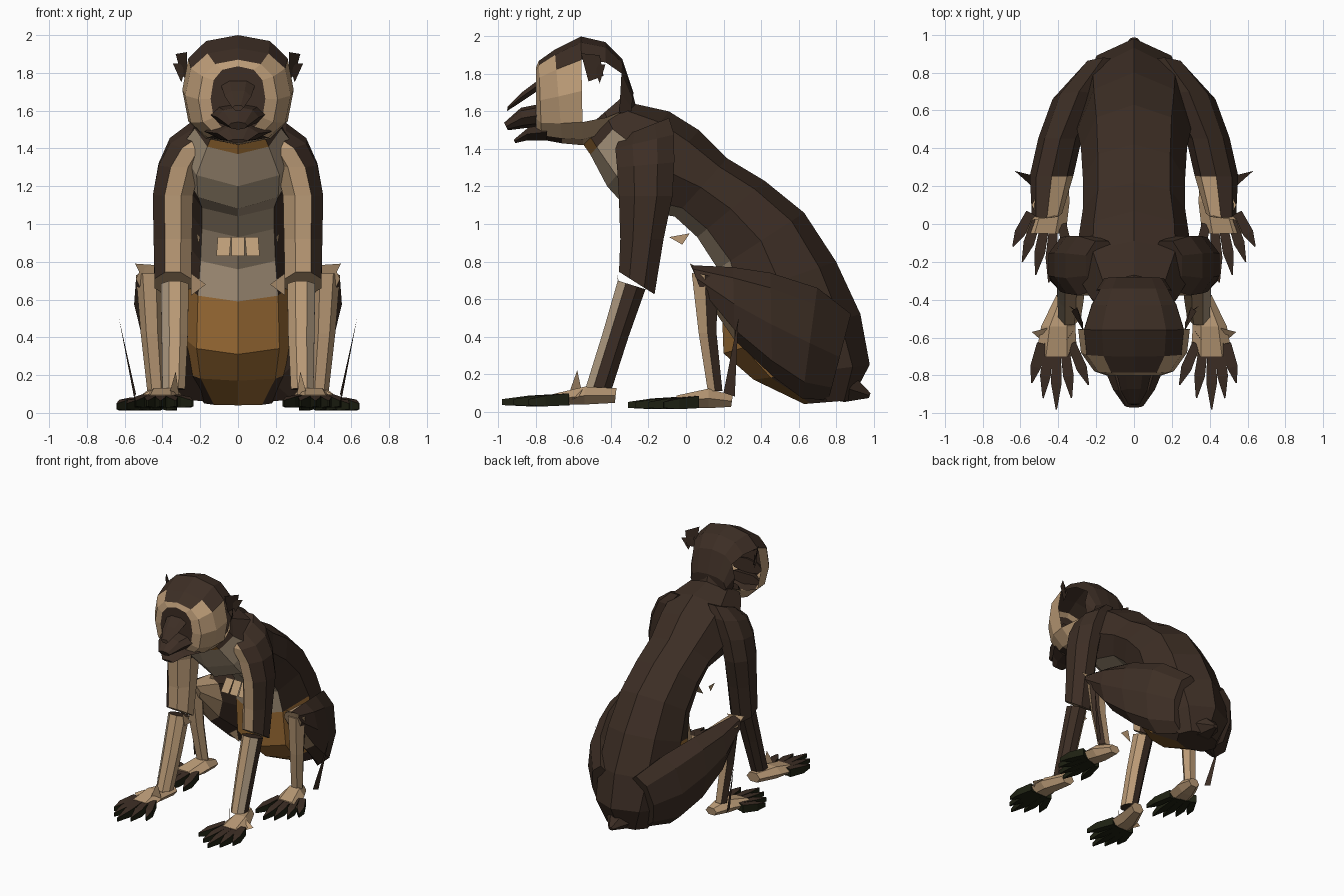
import bpy, bmesh, math
from mathutils import Vector as V

if "Cube" in bpy.data.objects:
    bpy.data.objects.remove(bpy.data.objects["Cube"])


def mat(name, r, g, b):
    m = bpy.data.materials.new(name)
    m.diffuse_color = (r, g, b, 1)
    m.use_nodes = True
    m.node_tree.nodes["Principled BSDF"].inputs["Base Color"].default_value = m.diffuse_color
    return m


MATS = [mat("dark_fur", .046, .027, .018), mat("tan_skin", .50, .33, .185),
        mat("grey_tan_fur", .42, .32, .215), mat("rust_fur", .34, .155, .036),
        mat("claw_black", .013, .015, .006)]
DARK, TAN, GREY, RUST, CLAW = range(5)


def seg(x, hw, y1, z1, y2, z2):
    """Ring spanning two side-profile points, with half width hw around x."""
    p, q = V((x, y1, z1)), V((x, y2, z2))
    return (p + q) / 2, V((hw, 0, 0)), (p - q) / 2


def bend(v, power):
    return math.copysign(abs(v) ** power, v) if abs(v) > 1e-6 else 0


def loft(name, rings, n=8, rule=lambda c, d: DARK, mirror=False, phase=0.0, drop=None, power=1):
    bm = bmesh.new()
    loops = []
    for c, a, b in rings:
        loops.append([bm.verts.new(c + a * bend(math.cos(t), power) + b * bend(math.sin(t), power))
                      for t in (phase + 2 * math.pi * i / n for i in range(n))])
    for lo, hi in zip(loops, loops[1:]):
        for i in range(n):
            j = (i + 1) % n
            bm.faces.new((lo[i], lo[j], hi[j], hi[i]))
    bm.faces.new(loops[0])
    bm.faces.new(loops[-1])
    return finish(name, bm, rule, mirror, drop)


def finish(name, bm, rule, mirror, drop=None):
    bmesh.ops.recalc_face_normals(bm, faces=bm.faces)
    bm.normal_update()
    gone = []
    for f in bm.faces:
        c = f.calc_center_median()
        f.material_index = rule(c, f.normal)
        if drop and drop(c, f.normal):
            gone.append(f)
    bmesh.ops.delete(bm, geom=gone, context='FACES')
    me = bpy.data.meshes.new(name)
    bm.to_mesh(me)
    bm.free()
    for m in MATS:
        me.materials.append(m)
    ob = bpy.data.objects.new(name, me)
    bpy.context.collection.objects.link(ob)
    if mirror:
        ob.modifiers.new("Mirror", 'MIRROR').use_mirror_merge = False
    return ob


def shard(name, pts, index, mirror=True):
    """Single flat tuft of fur."""
    bm = bmesh.new()
    bm.faces.new([bm.verts.new(p) for p in pts])
    finish(name, bm, lambda c, d: index, mirror)


def digit(name, base, tip, w, h):
    base, tip = V(base), V(tip)
    d = tip - base
    side = V((-d.y, d.x, 0)).normalized()
    rings = [(base + d * t, side * w * k, V((0, 0, h * m)))
             for t, k, m in ((0, .8, 1), (.6, 1, .9), (1, .12, .5))]
    loft(name, rings, 4, lambda c, n: DARK if n.z > .6 else CLAW, True, math.pi / 4)


# Torso: one loft from neck to rump, coloured underside
def torso_rule(c, n):
    under = n.dot(V((0, -.707, -.707)))
    limit = .4 if c.z > 1.27 else .66 if c.z > .75 else .25
    if under < limit or c.y > .56:
        return DARK
    if c.z < .6 or (c.z > 1.34 and abs(c.x) < .12):
        return RUST
    return GREY


loft("torso", [seg(0, .17, -.29, 1.72, -.58, 1.47), seg(0, .23, -.27, 1.64, -.51, 1.37),
               seg(0, .31, -.09, 1.60, -.42, 1.20), seg(0, .30, .07, 1.50, -.31, 1.08),
               seg(0, .27, .22, 1.35, -.06, 1.04), seg(0, .27, .42, 1.23, .06, .93),
               seg(0, .28, .63, 1.06, .17, .76), seg(0, .30, .80, .80, .19, .59),
               seg(0, .31, .93, .52, .20, .31), seg(0, .28, .98, .25, .36, .17),
               seg(0, .18, .88, .06, .63, .04)], 8, torso_rule)
loft("tail", [seg(0, .13, .82, .26, .76, .05), seg(0, .11, .90, .20, .84, .04),
              seg(0, .02, .985, .10, .975, .07)], 6)


# Head: face mask, skull band and open temples
def head_rule(c, n):
    if c.y < -.795 or c.z > 1.865 or (c.y > -.56 and c.z > 1.56):
        return DARK
    if c.y > -.35 or (c.y < -.7 and c.z < 1.52 and abs(c.x) < .16):
        return DARK
    return TAN


def temple(c, n):
    return -.55 < c.y < -.36 and abs(n.x) > .55 and 1.57 < c.z < 1.9


loft("head", [seg(0, .145, -.80, 1.835, -.80, 1.49), seg(0, .21, -.785, 1.87, -.77, 1.45),
              seg(0, .28, -.70, 1.93, -.66, 1.43), seg(0, .295, -.56, 2.0, -.55, 1.42),
              seg(0, .25, -.43, 1.97, -.42, 1.46), seg(0, .20, -.34, 1.88, -.36, 1.52),
              seg(0, .16, -.28, 1.70, -.30, 1.54)], 12, head_rule, drop=temple, power=.8)
loft("nose_bridge", [seg(0, .09, -.79, 1.77, -.80, 1.70), seg(0, .07, -.87, 1.71, -.89, 1.64),
                     seg(0, .03, -.95, 1.63, -.955, 1.60)], 6)
loft("upper_lip", [seg(0, .15, -.78, 1.64, -.78, 1.52), seg(0, .11, -.88, 1.62, -.87, 1.51),
                   seg(0, .05, -.97, 1.54, -.95, 1.50)], 8)
loft("jaw", [seg(0, .18, -.74, 1.54, -.74, 1.44), seg(0, .11, -.84, 1.52, -.85, 1.44),
             seg(0, .05, -.92, 1.45, -.91, 1.43)], 6)
shard("ear", [(.27, -.56, 1.91), (.33, -.46, 1.90), (.30, -.44, 1.79), (.27, -.52, 1.76)], DARK)
shard("ear_tip", [(.27, -.50, 1.85), (.345, -.43, 1.85), (.30, -.46, 1.75)], DARK)


# Arms: dark outside and back, tan front and inner side
def arm_rule(c, n):
    if n.z > .45 or n.x > .5 or n.y > .3:
        return DARK
    return TAN if n.y < -.3 or c.z < 1.2 else DARK


def forearm_rule(c, n):
    if n.x < -.3 or (n.y < -.3 and n.x < .5):
        return TAN
    return GREY if n.y < -.3 else DARK


loft("upper_arm", [seg(.17, .09, -.08, 1.57, -.36, 1.46), seg(.25, .12, -.05, 1.48, -.39, 1.40),
                   seg(.31, .12, -.05, 1.33, -.38, 1.30), seg(.345, .115, -.06, 1.15, -.37, 1.15),
                   seg(.345, .11, -.11, .92, -.36, .92), seg(.345, .105, -.16, .62, -.365, .75)],
     8, arm_rule, True, math.pi / 8)
loft("forearm", [seg(.335, .08, -.21, .65, -.37, .70), seg(.335, .075, -.30, .40, -.45, .42),
                 seg(.34, .065, -.39, .12, -.54, .13)], 8, forearm_rule, True, math.pi / 8)


# Legs: broad thigh with bare inner knee, thin shin
def thigh_rule(c, n):
    return TAN if c.y < .3 and (n.x < -.3 or n.y < -.75) else DARK


loft("thigh", [seg(.46, .08, .03, .78, .08, .64), seg(.435, .115, .25, .77, .26, .38),
               seg(.39, .115, .45, .74, .46, .19), seg(.29, .14, .70, .66, .62, .07),
               seg(.16, .12, .88, .52, .76, .06)], 8, thigh_rule, mirror=True)
loft("shin", [seg(.47, .07, .18, .72, .02, .74), seg(.455, .06, .17, .42, .06, .42),
              seg(.43, .05, .20, .11, .11, .11)], 6,
     lambda c, n: DARK if n.y > .2 and n.x > 0 else TAN, True)


# Hands and feet: sloping tan palm, dark digits in a fan
def palm(name, rings):
    loft(name, rings, 6, lambda c, n: TAN, True)


palm("hand", [seg(.35, .06, -.37, .13, -.38, .04), seg(.40, .09, -.54, .14, -.54, .03),
              seg(.41, .11, -.70, .10, -.70, .03)])
palm("foot", [seg(.40, .05, .25, .09, .24, .02), seg(.43, .09, .12, .13, .12, .01),
              seg(.47, .11, -.05, .09, -.05, .02)])
hand_tips = [(.24, -.85), (.33, -.92), (.41, -.98), (.48, -.92), (.54, -.84)]
foot_tips = [(.33, -.24), (.45, -.31), (.52, -.27), (.59, -.20), (.64, -.12)]
for i, (x, y) in enumerate(hand_tips):
    digit("finger", (.33 + .04 * i, -.63, .065), (x, y, .05), .04, .045)
for i, (x, y) in enumerate(foot_tips):
    digit("toe", (.38 + .042 * i, .0 + .015 * i, .05), (x, y, .035), .04, .045)

# Loose tufts of fur at joints and belly
shard("elbow_tuft", [(.25, -.37, .74), (.17, -.36, .68), (.25, -.34, .62)], TAN)
shard("knee_tuft", [(.40, .04, .78), (.545, .02, .79), (.50, .06, .70)], TAN)
shard("thumb_tuft", [(.46, -.55, .12), (.54, -.57, .08), (.46, -.64, .05)], TAN)
shard("wrist_tuft", [(.31, -.55, .08), (.33, -.58, .22), (.37, -.63, .08)], TAN)
shard("heel_spike", [(.54, .20, .10), (.55, .26, .08), (.63, .28, .50)], DARK)
shard("flank_tuft", [(.20, -.09, .93), (.22, .02, .95), (.21, -.02, .89)], TAN)
for x in (-.08, 0, .08):
    shard("belly_fringe", [(x * .9 - .035, .0, .93), (x * .9 + .035, .0, .93),
                           (x + .035, -.06, .83), (x - .035, -.06, .83)], TAN, False)
